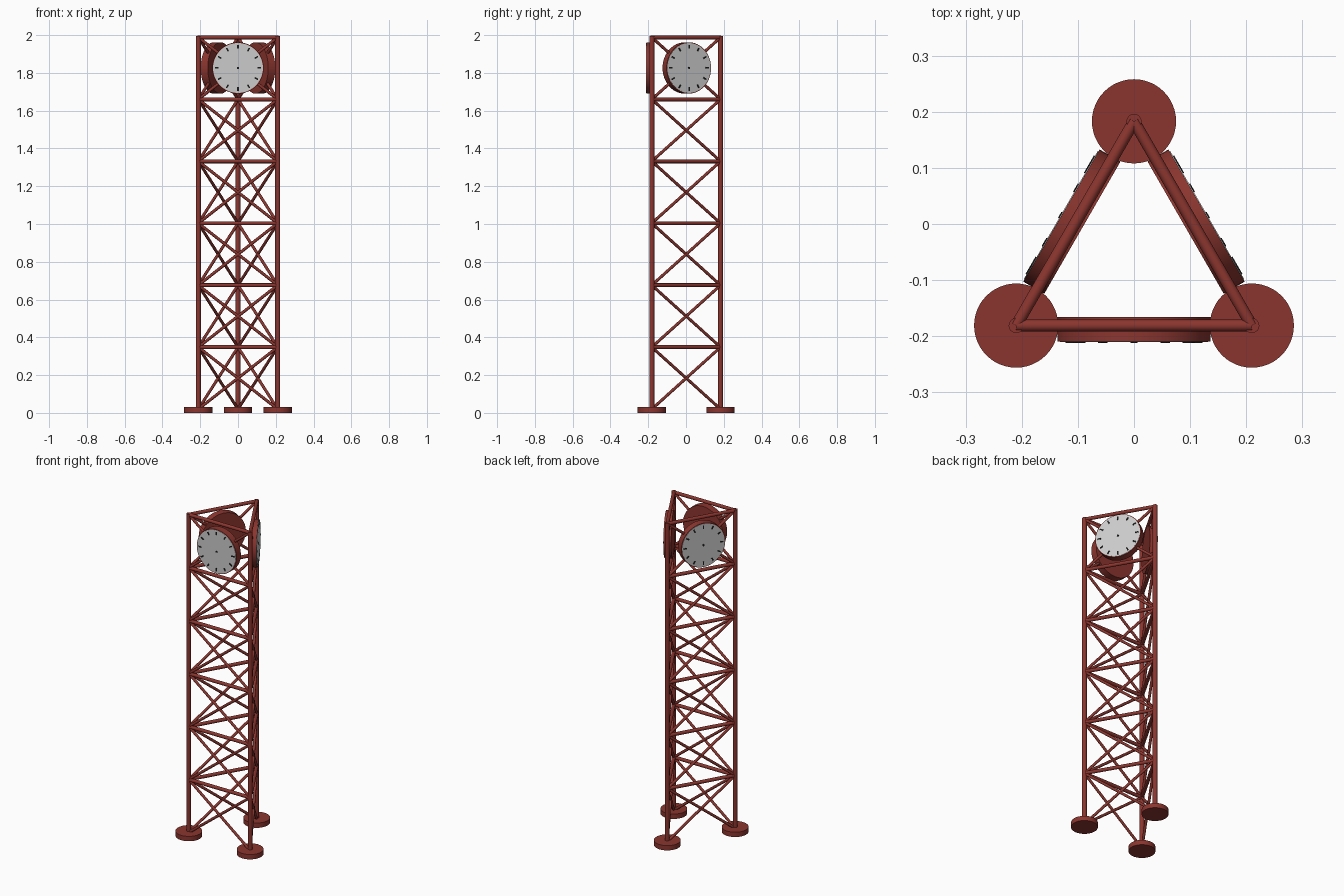
import bpy, bmesh, math
from mathutils import Vector, Matrix

if "Cube" in bpy.data.objects:
    bpy.data.objects.remove(bpy.data.objects["Cube"])


def material(name, rgb):
    m = bpy.data.materials.new(name)
    m.diffuse_color = (*rgb, 1)
    m.use_nodes = True
    m.node_tree.nodes["Principled BSDF"].inputs["Base Color"].default_value = m.diffuse_color
    return m


RED = material("brick red", (0.26, 0.036, 0.028))
GREY = material("dial grey", (0.60, 0.60, 0.60))
BLACK = material("mark black", (0.01, 0.01, 0.01))


def finish(bm, name, mat, smooth=True):
    me = bpy.data.meshes.new(name)
    bm.to_mesh(me)
    bm.free()
    me.materials.append(mat)
    ob = bpy.data.objects.new(name, me)
    bpy.context.collection.objects.link(ob)
    if smooth:
        bpy.ops.object.select_all(action='DESELECT')
        ob.select_set(True)
        bpy.context.view_layer.objects.active = ob
        bpy.ops.object.shade_smooth_by_angle(angle=math.radians(35))
    return ob


def rod(bm, a, b, r, sides=16):
    a, b = Vector(a), Vector(b)
    d = b - a
    mat = Matrix.Translation((a + b) / 2) @ d.to_track_quat('Z', 'Y').to_matrix().to_4x4()
    bmesh.ops.create_cone(bm, cap_ends=True, segments=sides, radius1=r, radius2=r,
                          depth=d.length, matrix=mat)


def at(p, z):
    return Vector((p[0], p[1], z))


CORNERS = [(-0.21, -0.181), (0.21, -0.181), (0.0, 0.183)]
LEVELS = [0.02 + i * 0.328 for i in range(7)]
EDGES = [(CORNERS[i], CORNERS[(i + 1) % 3]) for i in range(3)]

# legs and round feet
for i, c in enumerate(CORNERS):
    bm = bmesh.new()
    rod(bm, at(c, 0.0), at(c, 1.995), 0.0135)
    finish(bm, f"leg_{i + 1}", RED)
    bm = bmesh.new()
    rod(bm, at(c, 0.0), at(c, 0.03), 0.075, 48)
    finish(bm, f"foot_{i + 1}", RED)

for i, (p, q) in enumerate(EDGES):
    # horizontal bars
    bm = bmesh.new()
    for z in LEVELS[1:]:
        rod(bm, at(p, z), at(q, z), 0.0105)
    finish(bm, f"horizontal_bars_{i + 1}", RED)

    # crossed braces in each bay
    bm = bmesh.new()
    for lo, hi in zip(LEVELS, LEVELS[1:]):
        rod(bm, at(p, lo), at(q, hi), 0.008, 12)
        rod(bm, at(q, lo), at(p, hi), 0.008, 12)
    finish(bm, f"cross_braces_{i + 1}", RED)

    # clock drum, dial and hour marks
    u = (at(q, 0) - at(p, 0)).normalized()
    n = Vector((u.y, -u.x, 0))
    mid = (at(p, 1.826) + at(q, 1.826)) / 2
    bm = bmesh.new()
    rod(bm, mid - n * 0.015, mid + n * 0.028, 0.136, 48)
    finish(bm, f"clock_drum_{i + 1}", RED)
    bm = bmesh.new()
    rod(bm, mid + n * 0.026, mid + n * 0.0295, 0.132, 48)
    finish(bm, f"clock_dial_{i + 1}", GREY)

    up = Vector((0, 0, 1))
    bm = bmesh.new()
    for k in range(12):
        a = k * math.pi / 6
        out = u * math.sin(a) + up * math.cos(a)
        side = n.cross(out)
        m = Matrix((side, n, out)).transposed().to_4x4()
        m.translation = mid + n * 0.030 + out * 0.112
        bmesh.ops.create_cube(bm, size=1, matrix=m @ Matrix.Diagonal((0.008, 0.003, 0.02, 1)))
    rod(bm, mid + n * 0.028, mid + n * 0.0315, 0.006)
    bmesh.ops.recalc_face_normals(bm, faces=bm.faces)
    finish(bm, f"clock_marks_{i + 1}", BLACK, False)
